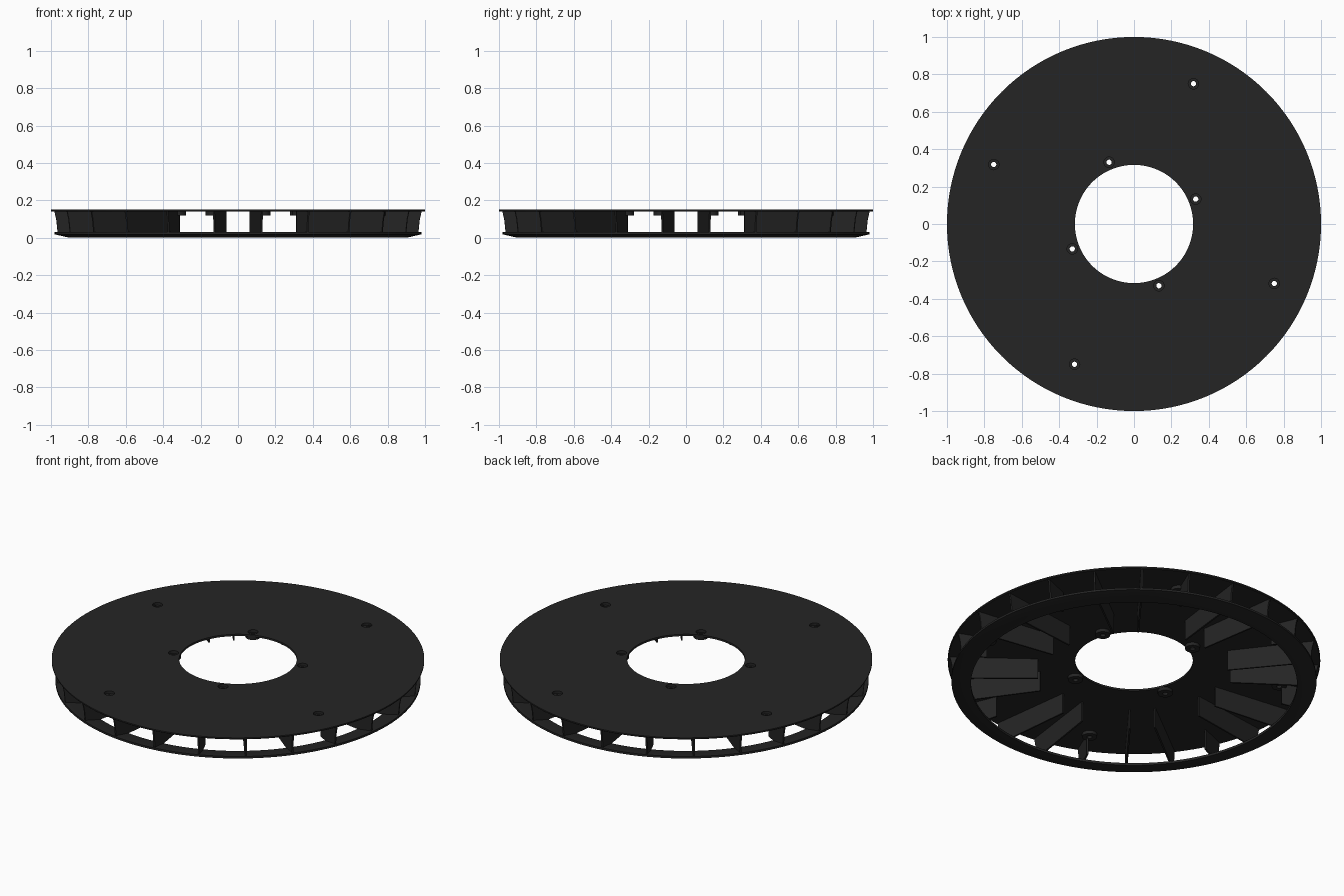
import bpy, bmesh
from math import sin, cos, radians, pi
from mathutils import Matrix, Vector

if "Cube" in bpy.data.objects:
    bpy.data.objects.remove(bpy.data.objects["Cube"])

dark = bpy.data.materials.new("dark_plastic")
dark.diffuse_color = (0.018, 0.018, 0.018, 1)
dark.use_nodes = True
dark.node_tree.nodes["Principled BSDF"].inputs["Base Color"].default_value = dark.diffuse_color


def finish(bm, name, smooth=False):
    bmesh.ops.recalc_face_normals(bm, faces=bm.faces)
    mesh = bpy.data.meshes.new(name)
    bm.to_mesh(mesh)
    bm.free()
    mesh.materials.append(dark)
    obj = bpy.data.objects.new(name, mesh)
    bpy.context.collection.objects.link(obj)
    if smooth:
        bpy.ops.object.select_all(action='DESELECT')
        obj.select_set(True)
        bpy.context.view_layer.objects.active = obj
        bpy.ops.object.shade_smooth_by_angle(angle=radians(30))
    return obj


def lathe(bm, profile, sides, centre=(0, 0)):
    """Revolve a closed (radius, z) profile about a vertical axis."""
    rings = []
    for i in range(sides):
        a = 2 * pi * i / sides
        rings.append([bm.verts.new((centre[0] + r * cos(a), centre[1] + r * sin(a), z))
                      for r, z in profile])
    n = len(profile)
    for i in range(sides):
        p, q = rings[i], rings[(i + 1) % sides]
        for j in range(n):
            k = (j + 1) % n
            bm.faces.new((p[j], q[j], q[k], p[k]))


# Screw positions: four near the bore, four near the rim
screws = []
for quarter in range(4):
    turn = Matrix.Rotation(quarter * pi / 2, 2)
    for x, y in ((0.33, 0.133), (0.318, 0.75)):
        screws.append(tuple(turn @ Vector((x, y))))

# Cutter for the screw holes
bm = bmesh.new()
for x, y in screws:
    bmesh.ops.create_cone(bm, cap_ends=True, segments=24, radius1=0.028, radius2=0.028,
                          depth=0.1, matrix=Matrix.Translation((x, y, 0.145)))
cutter = finish(bm, "screw_hole_cutter")
cutter.hide_render = True
cutter.hide_viewport = False
cutter.display_type = 'WIRE'

# Top plate with central bore
bm = bmesh.new()
lathe(bm, [(0.316, 0.139), (0.996, 0.139), (1.0, 0.143), (1.0, 0.15), (0.316, 0.15)], 128)
plate = finish(bm, "top_plate")
cut = plate.modifiers.new("screw_holes", 'BOOLEAN')
cut.operation = 'DIFFERENCE'
cut.solver = 'EXACT'
cut.object = cutter

# Counterbored screw bosses
bm = bmesh.new()
for c in screws:
    lathe(bm, [(0.014, 0.12), (0.04, 0.12), (0.04, 0.141), (0.028, 0.141),
               (0.028, 0.134), (0.014, 0.134)], 24, c)
finish(bm, "screw_bosses", True)

# Sloping lower ring
bm = bmesh.new()
lathe(bm, [(0.875, 0.0), (0.90, 0.0), (0.98, 0.018), (0.98, 0.03),
           (0.96, 0.03), (0.875, 0.014)], 128)
finish(bm, "lower_ring", True)


def fan_blade(bm, angle, inner, thick=0.009):
    """Upright radial blade joining the plate to the ring."""
    outline = [(inner, 0.02), (0.90, 0.012), (0.972, 0.024), (0.98, 0.10),
               (0.99, 0.141), (inner, 0.141)]
    turn = Matrix.Rotation(angle, 3, 'Z')
    sides = [[bm.verts.new(turn @ Vector((r, s * thick / 2, z))) for r, z in outline]
             for s in (-1, 1)]
    bm.faces.new(sides[0])
    bm.faces.new(sides[1][::-1])
    for j in range(len(outline)):
        k = (j + 1) % len(outline)
        bm.faces.new((sides[0][j], sides[1][j], sides[1][k], sides[0][k]))


# Long blades, with every third one short to clear the airflow
long_bm, short_bm = bmesh.new(), bmesh.new()
for i in range(24):
    angle = radians(7.5 + 15 * i)
    if i % 3 == 1:
        fan_blade(short_bm, angle, 0.83)
    else:
        fan_blade(long_bm, angle, 0.515)
finish(long_bm, "long_blades")
finish(short_bm, "short_blades")
